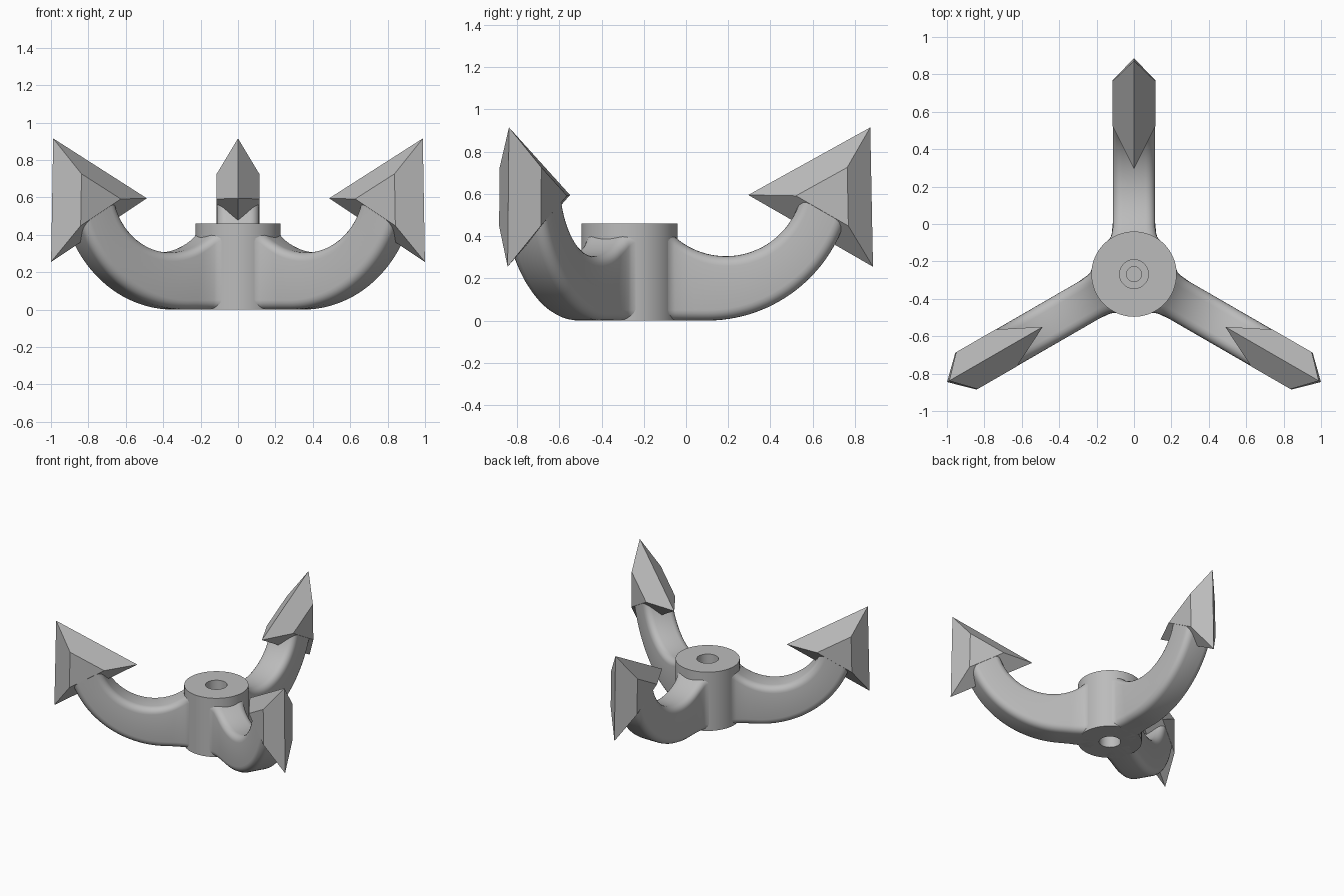
import bpy, bmesh
from math import sin, cos, pi, radians, sqrt
from mathutils import Vector, Matrix

cube = bpy.data.objects.get("Cube")
if cube:
    bpy.data.objects.remove(cube, do_unlink=True)

HUB = Vector((0, -0.268, 0))   # axis of the hub
HALF = 0.113                   # half width of an arm

steel = bpy.data.materials.new("plain_grey")
steel.use_nodes = True
grey = (0.5, 0.5, 0.5, 1)
steel.diffuse_color = grey
steel.node_tree.nodes["Principled BSDF"].inputs["Base Color"].default_value = grey


def make_object(name, bm, angle, smooth):
    bmesh.ops.recalc_face_normals(bm, faces=bm.faces)
    mesh = bpy.data.meshes.new(name)
    bm.to_mesh(mesh)
    bm.free()
    mesh.materials.append(steel)
    obj = bpy.data.objects.new(name, mesh)
    bpy.context.collection.objects.link(obj)
    obj.matrix_world = Matrix.Translation(HUB) @ Matrix.Rotation(angle, 4, "Z")
    if smooth:
        bpy.ops.object.select_all(action="DESELECT")
        obj.select_set(True)
        bpy.context.view_layer.objects.active = obj
        bpy.ops.object.shade_smooth_by_angle(angle=radians(35))


def bridge(bm, rings):
    n = len(rings[0])
    for a, b in zip(rings, rings[1:]):
        for i in range(n):
            j = (i + 1) % n
            bm.faces.new((a[i], a[j], b[j], b[i]))


# Hub: turned cylinder with a stepped socket on top and a socket below
def build_hub():
    bm = bmesh.new()
    profile = [(0.04, 0.25), (0.04, 0.3), (0.077, 0.3), (0.077, 0.46), (0.228, 0.46),
               (0.228, 0), (0.077, 0), (0.077, 0.15)]
    n = 64
    rings = [[bm.verts.new((r * cos(2 * pi * i / n), r * sin(2 * pi * i / n), z))
              for i in range(n)] for r, z in profile]
    bridge(bm, rings)
    bm.faces.new(rings[0])
    bm.faces.new(rings[-1])
    make_object("hub", bm, 0, True)


# One rounded-rectangle section between an outer and an inner point
def section(bm, outer, inner, half, radius=0.05, steps=5):
    outer, inner = Vector((0, *outer)), Vector((0, *inner))
    up = (inner - outer).normalized()
    side = Vector((1, 0, 0))
    mid, tall = (outer + inner) / 2, (inner - outer).length / 2
    ring = []
    for k, (sx, sy) in enumerate([(1, 1), (-1, 1), (-1, -1), (1, -1)]):
        for s in range(steps + 1):
            a = (k + s / steps) * pi / 2
            x = sx * (half - radius) + radius * cos(a)
            y = sy * (tall - radius) + radius * sin(a)
            ring.append(bm.verts.new(mid + side * x + up * y))
    return ring


# Arm: lofted hook, flared where it joins the hub
def build_arm(name, angle):
    bm = bmesh.new()
    rings = []
    for r, top, half in [(0.1, 0.43, 0.16), (0.165, 0.43, 0.155),
                         (0.182, 0.42, 0.137), (0.197, 0.411, 0.125)]:
        rings.append(section(bm, (r, 0), (r, top), half))
    steps, straight, big = 32, 0.15, 0.69
    sweep = radians(72.4)
    for i in range(steps + 1):
        t = i / steps
        a = radians(-132 + 124 * t)
        inner = (0.457 + 0.365 * cos(a), 0.67 + 0.365 * sin(a))
        d = t * (straight + big * sweep)
        if d < straight:
            outer = (0.217 + d, 0)
        else:
            b = -pi / 2 + (d - straight) / big
            outer = (0.367 + big * cos(b), big + big * sin(b))
        rings.append(section(bm, outer, inner, HALF + 0.006 * max(0, 1 - t * 16)))
    bridge(bm, rings)
    bm.faces.new(rings[0])
    bm.faces.new(rings[-1])
    make_object(name, bm, angle, True)


# Point: triangular head with both flanks bevelled to a smaller triangle
def build_point(name, angle):
    bm = bmesh.new()
    corners = [Vector((0, 1.141, 0.915)), Vector((0, 1.154, 0.255)), Vector((0, 0.563, 0.595))]
    centre = sum(corners, Vector()) / 3
    rings = []
    for x, scale in [(-HALF - 0.001, 0.42), (0, 1), (HALF + 0.001, 0.42)]:
        rings.append([bm.verts.new(centre + (c - centre) * scale + Vector((x, 0, 0)))
                      for c in corners])
    bridge(bm, rings)
    bm.faces.new(rings[0])
    bm.faces.new(rings[-1])
    make_object(name, bm, angle, False)


build_hub()
for place, turn in [("back", 0), ("right", 120), ("left", 240)]:
    build_arm(place + "_arm", radians(turn))
    build_point(place + "_point", radians(turn))
